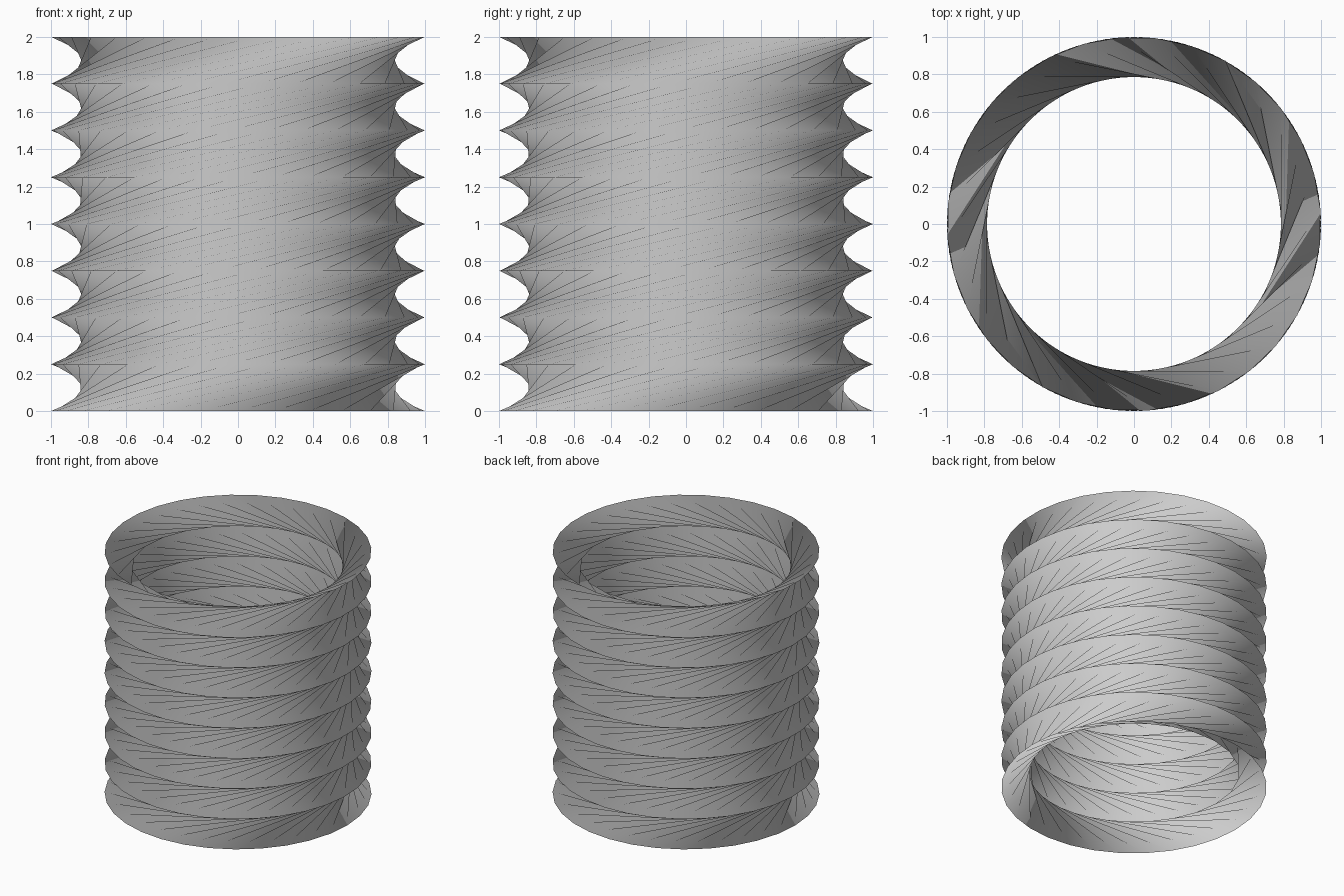
import bpy
import bmesh
from math import cos, sin, radians, tau

cube = bpy.data.objects.get("Cube")
if cube:
    bpy.data.objects.remove(cube, do_unlink=True)

SIDES = 32
ROWS = 8
RADIUS = 1.0
HEIGHT = 2.0
TWIST = radians(76.5)      # turn of each ring relative to the one below
START = radians(128.25) - ROWS * TWIST

# Plain grey finish
grey = bpy.data.materials.new("light_grey")
grey.use_nodes = True
colour = (0.6, 0.6, 0.6, 1.0)
grey.diffuse_color = colour
grey.node_tree.nodes["Principled BSDF"].inputs["Base Color"].default_value = colour


def add_ring(bm, row):
    """One circular ring of the tube, turned according to its height."""
    z = HEIGHT * row / ROWS
    turn = START + row * TWIST
    angles = [turn + tau * i / SIDES for i in range(SIDES)]
    return [bm.verts.new((RADIUS * cos(a), RADIUS * sin(a), z)) for a in angles]


# Open tube whose straight walls pinch in between the twisted rings
bm = bmesh.new()
rings = [add_ring(bm, row) for row in range(ROWS + 1)]
for low, high in zip(rings, rings[1:]):
    for i in range(SIDES):
        j = (i + 1) % SIDES
        face = bm.faces.new((low[i], low[j], high[j], high[i]))
        face.smooth = True

mesh = bpy.data.meshes.new("twisted_tube")
bm.to_mesh(mesh)
bm.free()
mesh.materials.append(grey)
tube = bpy.data.objects.new("twisted_tube", mesh)
bpy.context.collection.objects.link(tube)
